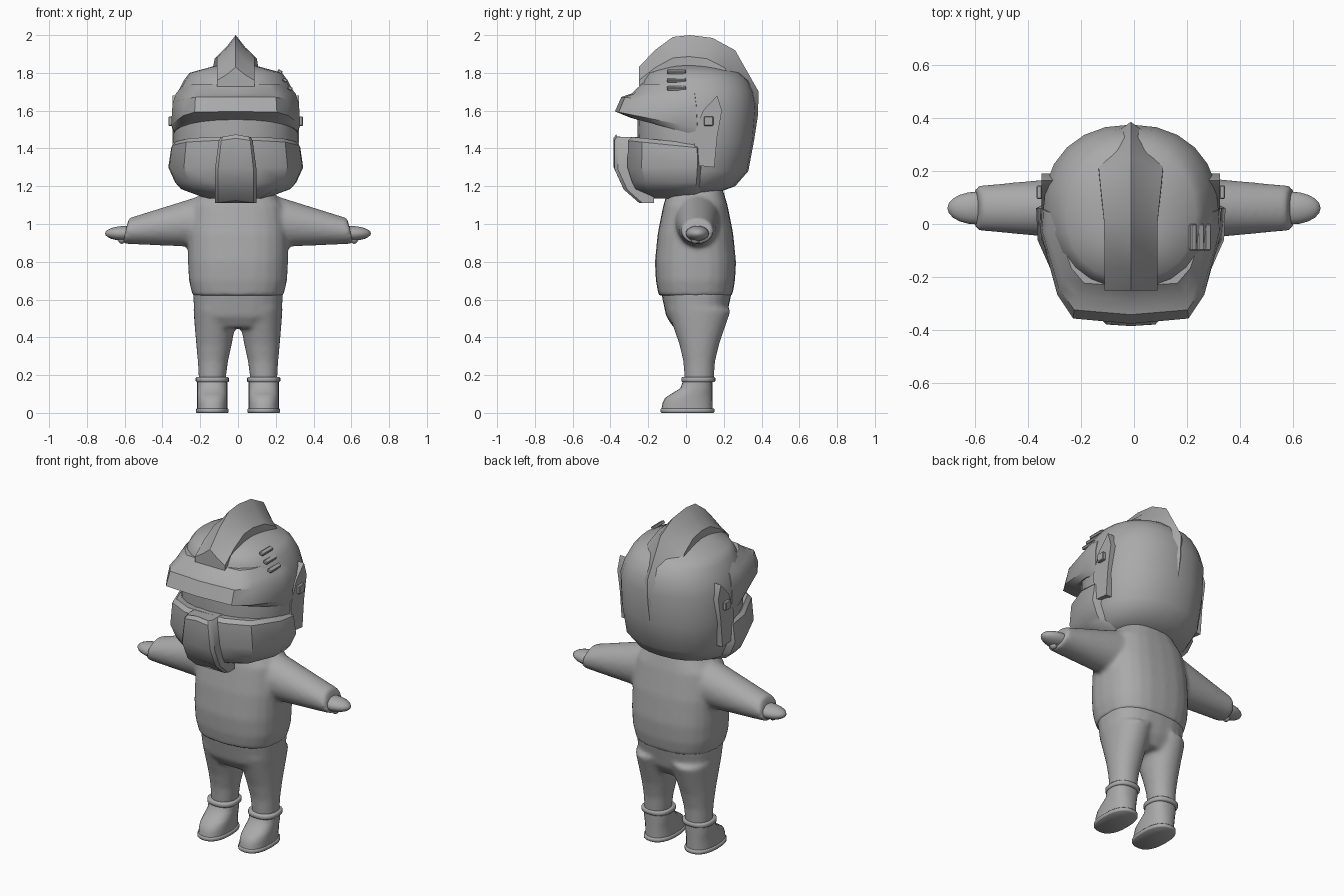
import bpy, bmesh, math
from mathutils import Matrix

if "Cube" in bpy.data.objects:
    bpy.data.objects.remove(bpy.data.objects["Cube"])

grey = (0.4, 0.4, 0.4, 1)
material = bpy.data.materials.new("plain grey")
material.use_nodes = True
material.diffuse_color = grey
material.node_tree.nodes["Principled BSDF"].inputs["Base Color"].default_value = grey

HEAD_X = -0.012
ARM_Y = 0.06
SIDES = {"left": 1, "right": -1}


def finish(name, bm, angle=40):
    """Turn a bmesh into a shaded object."""
    bmesh.ops.recalc_face_normals(bm, faces=bm.faces)
    mesh = bpy.data.meshes.new(name)
    bm.to_mesh(mesh)
    bm.free()
    mesh.materials.append(material)
    part = bpy.data.objects.new(name, mesh)
    bpy.context.collection.objects.link(part)
    bpy.ops.object.select_all(action='DESELECT')
    part.select_set(True)
    bpy.context.view_layer.objects.active = part
    bpy.ops.object.shade_smooth_by_angle(angle=math.radians(angle))
    return part


def add_loft(bm, rings):
    """Skin a stack of equal rings and cap both ends."""
    rows = [[bm.verts.new(point) for point in ring] for ring in rings]
    count = len(rows[0])
    for lower, upper in zip(rows, rows[1:]):
        for i in range(count):
            j = (i + 1) % count
            bm.faces.new((lower[i], lower[j], upper[j], upper[i]))
    bm.faces.new(rows[0])
    bm.faces.new(rows[-1])


def loft(name, rings, angle=40):
    bm = bmesh.new()
    add_loft(bm, rings)
    return finish(name, bm, angle)


def circle(count=24):
    turns = [math.tau * i / count for i in range(count)]
    return [(math.cos(turn), math.sin(turn)) for turn in turns]


def rounded(value, squareness):
    return math.copysign(abs(value) ** (2 / squareness), value)


def level(z, x, width, front, back, squareness=2.4):
    """Horizontal ring between a front and a back depth."""
    middle, depth = (front + back) / 2, (back - front) / 2
    return [(x + width * rounded(c, squareness), middle + depth * rounded(s, squareness), z)
            for c, s in circle()]


def upright(side, x, z, depth, height, slant):
    """Ring standing across an arm."""
    return [(side * (x - slant * height * s), ARM_Y + depth * c, z + height * s) for c, s in circle()]


def band(name, x, width, front, back, bottom, top, lip=0.005):
    """Low ring-shaped slab with softened rims."""
    rims = [(bottom, lip), (bottom + lip, 0), (top - lip, 0), (top, lip)]
    return loft(name, [level(z, x, width - inset, front + inset, back - inset) for z, inset in rims], 50)


def ball(name, centre, radii):
    bm = bmesh.new()
    bmesh.ops.create_uvsphere(bm, u_segments=20, v_segments=12, radius=1,
                              matrix=Matrix.LocRotScale(centre, None, radii))
    return finish(name, bm, 60)


def block(name, centre, size, tilt=0):
    bm = bmesh.new()
    bmesh.ops.create_cube(bm, size=1, matrix=Matrix.Diagonal((*size, 1)))
    bmesh.ops.bevel(bm, geom=bm.edges[:], offset=0.004, segments=1, affect='EDGES')
    part = finish(name, bm, 30)
    part.location, part.rotation_euler.y = centre, tilt
    return part


def blend(part, rounds=9):
    """Fuse overlapping lofts into one soft garment."""
    fuse = part.modifiers.new("fuse", 'REMESH')
    fuse.mode, fuse.voxel_size, fuse.use_smooth_shade = 'VOXEL', 0.012, True
    soften = part.modifiers.new("soften", 'SMOOTH')
    soften.factor, soften.iterations = 0.5, rounds


def mirrored(half):
    """Complete a half outline that starts on the centre line."""
    return half + [(-x, y) for x, y in reversed(half[1:])]


# Shirt with tapered sleeves
bm = bmesh.new()
add_loft(bm, [level(z, 0, width, 0.05 - depth, 0.05 + depth, 2.6) for z, width, depth in [
    (0.62, 0.24, 0.195), (0.7, 0.26, 0.21), (0.8, 0.265, 0.215), (0.95, 0.265, 0.2),
    (1.1, 0.245, 0.17), (1.2, 0.16, 0.14)]])
for side in SIDES.values():
    add_loft(bm, [upright(side, 0.15, 1.02, 0.125, 0.145, 0), upright(side, 0.595, 0.963, 0.084, 0.068, 0.25)])
blend(finish("shirt", bm))

# Trousers: hips and two legs
bm = bmesh.new()
add_loft(bm, [level(z, 0, width, 0.055 - depth, 0.055 + depth, 2.6) for z, width, depth in [
    (0.45, 0.17, 0.12), (0.51, 0.23, 0.16), (0.65, 0.24, 0.19)]])
for side in SIDES.values():
    add_loft(bm, [level(z, side * (0.165 - 0.4 * width), width, 0.07 - depth, 0.07 + depth, 2.1)
                  for z, width, depth in [(0.16, 0.07, 0.077), (0.27, 0.08, 0.084), (0.36, 0.094, 0.105),
                                          (0.55, 0.12, 0.17)]])
blend(finish("trousers", bm))

# Hands and boots
for label, side in SIDES.items():
    ball("hand_" + label, (side * 0.59, ARM_Y, 0.95), (0.114, 0.062, 0.04))
    ball("thumb_" + label, (side * 0.615, 0.05, 0.92), (0.02, 0.025, 0.025))
    foot_x = side * 0.136
    loft("boot_" + label, [level(z, foot_x, 0.08, front, 0.14) for z, front in [
        (0.02, -0.13), (0.05, -0.125), (0.08, -0.11), (0.1, -0.08), (0.13, -0.03), (0.17, -0.015)]], 50)
    band("sole_" + label, foot_x, 0.087, -0.135, 0.15, 0, 0.024)
    band("boot_cuff_" + label, foot_x, 0.088, -0.025, 0.155, 0.163, 0.19)

# Helmet shell
loft("helmet_shell", [level(z, HEAD_X, width, front, back, 2.2) for z, width, front, back in [
    (1.16, 0.2, -0.15, 0.15), (1.2, 0.28, -0.22, 0.26), (1.28, 0.315, -0.25, 0.33), (1.44, 0.33, -0.255, 0.36),
    (1.62, 0.33, -0.26, 0.375), (1.7, 0.306, -0.255, 0.36), (1.76, 0.275, -0.235, 0.33),
    (1.8, 0.245, -0.21, 0.285), (1.84, 0.1, -0.1, 0.15)]], 45)

# Crest: peaked section swept from brow to nape, rooted inside the shell
peak = [(0, 1), (0.5, 0.6), (1, 0.3), (1, 0)]
ridge = [(-0.25, 1.83), (-0.165, 1.92), (-0.07, 1.99), (0.02, 2), (0.14, 1.985), (0.26, 1.92),
         (0.385, 1.7), (0.38, 1.57), (0.36, 1.44)]
crest = []
for y, z in ridge:
    root_y = y if y < 0 else 0.7 * y
    root_z = 1.55 + 0.64 * (z - 1.55)
    width = 0.1 + 0.08 * max(y, 0)
    crest.append([(HEAD_X + u * width, root_y + (y - root_y) * v, root_z + (z - root_z) * v)
                  for u, v in mirrored(peak)])
loft("helmet_crest", crest, 42)


def guard(name, half, rings):
    """Stack a mirrored outline; the drop lowers it towards the rear."""
    loft(name, [[(HEAD_X + x * wide, y * deep, z - drop * (y + 0.3)) for x, y in mirrored(half)]
                for z, wide, deep, drop in rings], 35)


# Brow visor and cheek guard
guard("brow_visor", [(0, -0.38), (0.22, -0.36), (0.28, -0.27), (0.345, -0.03), (0.34, 0.06), (0.2, 0.1)], [
    (1.545, 0.95, 0.76, 0.2), (1.58, 0.99, 0.99, 0.2), (1.665, 0.97, 0.9, 0.1),
    (1.69, 0.92, 0.76, 0), (1.74, 0.8, 0.62, 0)])
guard("cheek_guard", [(0, -0.31), (0.13, -0.31), (0.265, -0.235), (0.34, -0.06), (0.345, 0.06), (0.2, 0.13)], [
    (1.46, 0.93, 0.92, 0.1), (1.44, 0.99, 0.99, 0.1), (1.3, 1.035, 1, 0), (1.22, 0.93, 0.92, 0),
    (1.185, 0.84, 0.86, 0), (1.135, 0.45, 0.62, 0)])

# Snout plate with a slight centre ridge
snout = []
for z, width, front in [(1.11, 0.11, -0.255), (1.18, 0.11, -0.335), (1.29, 0.11, -0.385),
                        (1.44, 0.09, -0.385), (1.46, 0.08, -0.37)]:
    corners = [(0, front), (0.85, front + 0.006), (1, front + 0.025), (1, -0.17)]
    snout.append([(HEAD_X + u * width, y, z + 0.014 * (1 - abs(u))) for u, y in mirrored(corners)])
loft("snout_plate", snout, 35)

# Ear panels and square knobs
ear = [(0.04, 1.47), (0.055, 1.31), (0.15, 1.3), (0.165, 1.46), (0.19, 1.6), (0.165, 1.68), (0.09, 1.6)]
for label, side in SIDES.items():
    loft("ear_panel_" + label, [[(HEAD_X + side * x, y, z) for y, z in ear] for x in (0.29, 0.336)], 30)
    block("ear_knob_" + label, (HEAD_X + side * 0.345, 0.12, 1.545), (0.022, 0.05, 0.05))

# Side vents, on the left only
for i in range(3):
    block("vent_slat_" + str(i + 1), (0.222 + 0.027 * i, -0.05, 1.806 - 0.044 * i), (0.026, 0.1, 0.018), 0.5)
